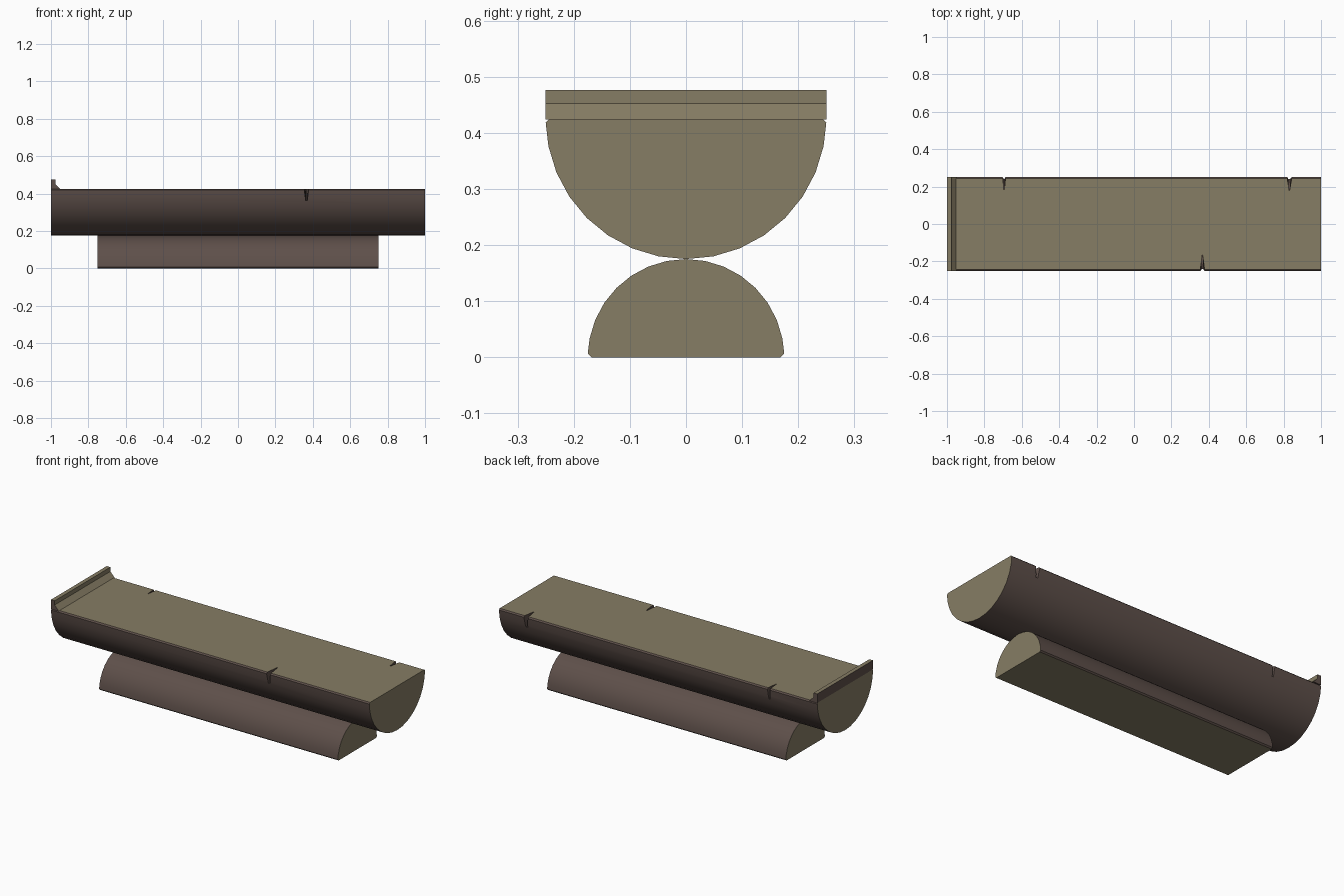
import bpy, bmesh, math

if "Cube" in bpy.data.objects:
    bpy.data.objects.remove(bpy.data.objects["Cube"])


def material(name, rgb):
    m = bpy.data.materials.new(name)
    m.diffuse_color = (*rgb, 1)
    m.use_nodes = True
    m.node_tree.nodes["Principled BSDF"].inputs["Base Color"].default_value = m.diffuse_color
    return m


WOOD = material("cut_wood", (0.24, 0.205, 0.128))
BARK = material("brown_bark", (0.112, 0.079, 0.068))


def extrude_x(name, profile, x0, x1, is_wood):
    """Extrude a (y, z) profile along x; is_wood(face) picks the colour."""
    bm = bmesh.new()
    a = [bm.verts.new((x0, y, z)) for y, z in profile]
    b = [bm.verts.new((x1, y, z)) for y, z in profile]
    n = len(a)
    bm.faces.new(a)
    bm.faces.new(b)
    for i in range(n):
        j = (i + 1) % n
        bm.faces.new((a[i], a[j], b[j], b[i]))
    return finish(name, bm, is_wood)


def finish(name, bm, is_wood):
    bmesh.ops.recalc_face_normals(bm, faces=bm.faces[:])
    bm.normal_update()
    for f in bm.faces:
        f.material_index = 0 if is_wood(f) else 1
    me = bpy.data.meshes.new(name)
    bm.to_mesh(me)
    bm.free()
    me.materials.append(WOOD)
    me.materials.append(BARK)
    ob = bpy.data.objects.new(name, me)
    bpy.context.collection.objects.link(ob)
    return ob


def half_log(name, r, half_len, z_flat, side, edge=0.007, steps=16):
    """Half-round log; side is +1 for round side up, -1 for round side down."""
    pts = [(r - edge, 0), (r, edge)]
    for i in range(1, steps):
        t = math.pi * i / steps
        pts.append((r * math.cos(t), r * math.sin(t)))
    pts += [(-r, edge), (-r + edge, 0)]
    profile = [(y, z_flat + side * z) for y, z in pts]

    def wood(f):
        on_flat = all(abs(v.co.z - z_flat) < 1e-4 for v in f.verts)
        return on_flat or abs(f.normal.x) > 0.9
    return extrude_x(name, profile, -half_len, half_len, wood)


def activate(ob):
    bpy.ops.object.select_all(action='DESELECT')
    bpy.context.view_layer.objects.active = ob
    ob.select_set(True)


# half logs: base flat side down, seat flat side up
base = half_log("base_log", 0.175, 0.75, 0.0, 1)
seat = half_log("seat_log", 0.25, 1.0, 0.425, -1)

# cracks in the seat edges: x, side, width, depth
for x, s, w, d in [(0.365, -1, 0.032, 0.085), (-0.695, 1, 0.022, 0.065),
                   (0.83, 1, 0.036, 0.072)]:
    bm = bmesh.new()
    rings = []
    for z, k in ((0.44, 1.0), (0.362, 0.4)):
        tip, mouth = s * (0.25 - d), s * 0.27
        rings.append([bm.verts.new(c) for c in (
            (x - w * k / 2, mouth, z), (x + w * k / 2, mouth, z),
            (x + 0.002, tip, z), (x - 0.002, tip, z))])
    a, b = rings
    bm.faces.new(a)
    bm.faces.new(b)
    for i in range(4):
        j = (i + 1) % 4
        bm.faces.new((a[i], a[j], b[j], b[i]))
    cutter = finish("crack_cutter", bm, lambda f: False)
    cutter.hide_render = True
    mod = seat.modifiers.new("crack", 'BOOLEAN')
    mod.operation = 'DIFFERENCE'
    mod.solver = 'EXACT'
    mod.object = cutter
    activate(seat)
    bpy.ops.object.modifier_apply(modifier=mod.name)
    bpy.data.objects.remove(cutter, do_unlink=True)

for ob in (base, seat):
    activate(ob)
    bpy.ops.object.shade_smooth_by_angle(angle=math.radians(30))

# raised lip at the left end, with a sloped inner foot
bm = bmesh.new()
outline = [(-1, 0.424), (-1, 0.476), (-0.977, 0.476), (-0.977, 0.452), (-0.95, 0.424)]
front = [bm.verts.new((x, -0.25, z)) for x, z in outline]
back = [bm.verts.new((x, 0.25, z)) for x, z in outline]
bm.faces.new(front)
bm.faces.new(back)
for i in range(5):
    j = (i + 1) % 5
    bm.faces.new((front[i], front[j], back[j], back[i]))
finish("end_lip", bm, lambda f: f.normal.x > 0.3 or f.normal.z > 0.3)
